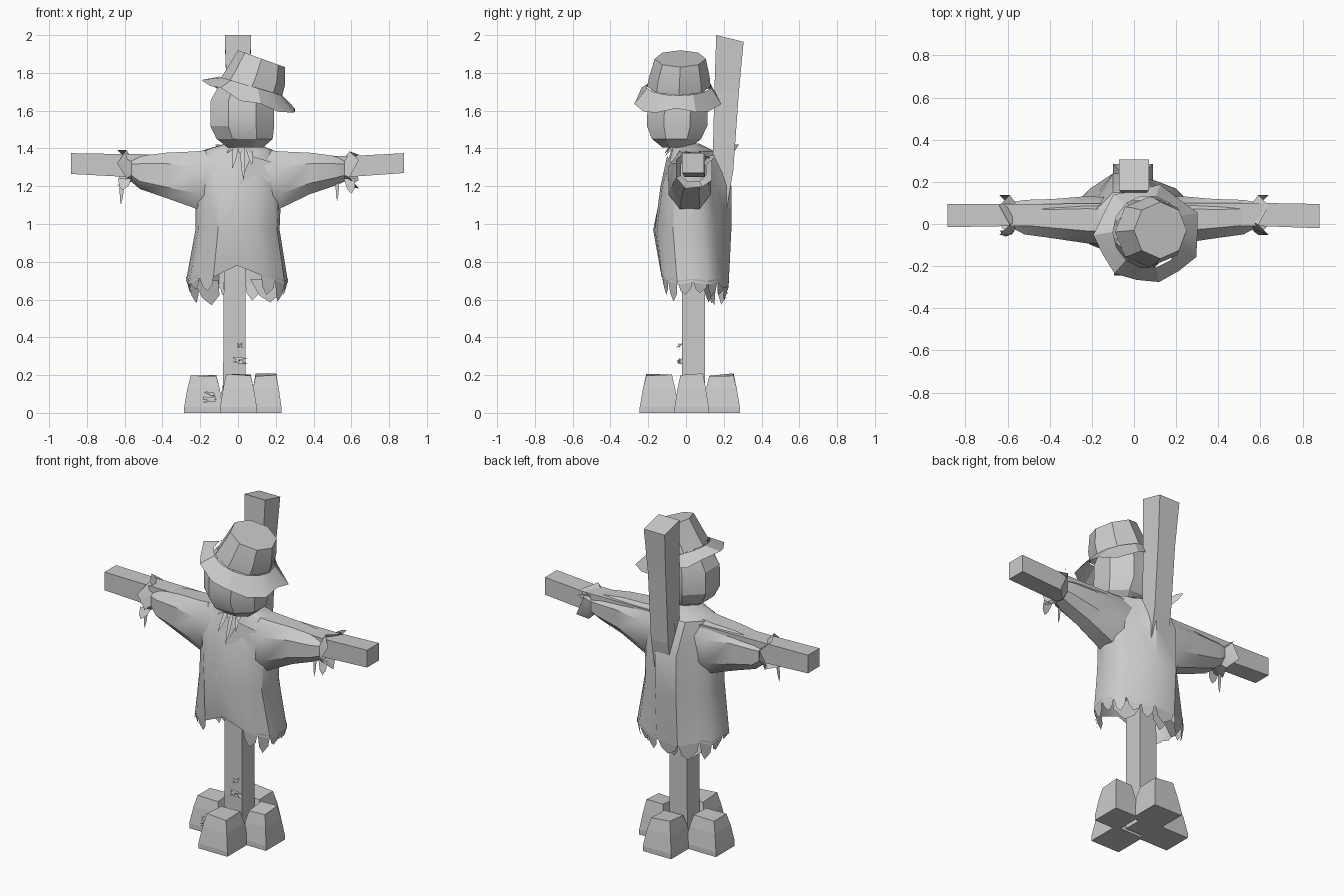
import bpy, math, random
from mathutils import Vector

if "Cube" in bpy.data.objects:
    bpy.data.objects.remove(bpy.data.objects["Cube"])

random.seed(4)


def make(name, verts, faces, smooth=None):
    me = bpy.data.meshes.new(name)
    me.from_pydata([tuple(v) for v in verts], [], faces)
    ob = bpy.data.objects.new(name, me)
    bpy.context.collection.objects.link(ob)
    if smooth:
        bpy.ops.object.select_all(action='DESELECT')
        ob.select_set(True)
        bpy.context.view_layer.objects.active = ob
        bpy.ops.object.shade_smooth_by_angle(angle=math.radians(smooth))
    return ob


def loft(name, rings, start=True, end=True, smooth=None):
    n = len(rings[0])
    verts = [p for r in rings for p in r]
    faces = [(i * n + j, i * n + (j + 1) % n, (i + 1) * n + (j + 1) % n, (i + 1) * n + j)
             for i in range(len(rings) - 1) for j in range(n)]
    if start:
        faces.append(tuple(reversed(range(n))))
    if end:
        faces.append(tuple(range(len(verts) - n, len(verts))))
    return make(name, verts, faces, smooth)


def rect(x0, x1, y0, y1, z):
    return [Vector(p) for p in ((x0, y0, z), (x1, y0, z), (x1, y1, z), (x0, y1, z))]


def oval(x0, x1, y0, y1, z, n, p=1.0, phase=0.0):
    """Ring in a level plane; p below 1 gives squarer corners."""
    out = []
    for i in range(n):
        a = 2 * math.pi * (i + phase) / n
        c, s = math.cos(a), math.sin(a)
        c, s = math.copysign(abs(c) ** p, c), math.copysign(abs(s) ** p, s)
        out.append(Vector(((x0 + x1) / 2 + c * (x1 - x0) / 2, (y0 + y1) / 2 + s * (y1 - y0) / 2, z)))
    return out


def shards(name, items):
    """Flat torn scraps: each is (root, tip, half width, width direction)."""
    verts, faces = [], []
    for root, tip, w, d in items:
        r, t, d = Vector(root), Vector(tip), Vector(d).normalized() * w
        b = len(verts)
        verts += [r - d, r + d, r.lerp(t, 0.6) + d * 0.8, t, r.lerp(t, 0.7) - d * 0.6]
        faces.append(tuple(range(b, b + 5)))
    return make(name, verts, faces)


# Wooden posts
loft("lower_post", [rect(-.08, .04, -.02, .10, 0), rect(-.075, .04, -.02, .10, .7),
                    rect(-.06, .05, .0, .11, 1.33)])
top = rect(-.07, .07, .16, .305, 2.0)
for v in top[2:]:
    v.z = 1.965
loft("upper_post", [rect(-.05, .06, .12, .21, 1.05), rect(-.055, .06, .14, .25, 1.28),
                    rect(-.06, .06, .15, .28, 1.7), top])


# Crossarm with slightly narrower middle
def arm_ring(x, z0, z1, y0, y1):
    return [Vector((x, y0, z0)), Vector((x, y1, z0)), Vector((x, y1, z1)), Vector((x, y0, z1))]


loft("crossarm", [arm_ring(-.885, 1.265, 1.375, -.015, .095), arm_ring(-.6, 1.25, 1.37, -.01, .095),
                  arm_ring(.6, 1.25, 1.36, -.01, .10), arm_ring(.88, 1.27, 1.375, -.02, .095)])

# Four stone blocks around the foot
for name, x0, x1, y0, y1 in (("left", -.285, -.08, -.06, .12), ("right", .065, .23, -.06, .12),
                             ("front", -.095, .10, -.245, -.04), ("back", -.10, .09, .09, .285)):
    cx, cy = (x0 + x1) / 2, (y0 + y1) / 2
    rings = []
    for z, s in ((0, 1), (.03, 1), (.13, .83), (.205, .66)):
        r = rect(x0, x1, y0, y1, z)
        rings.append([Vector((cx + (v.x - cx) * s, cy + (v.y - cy) * s, z)) for v in r])
    for v in rings[-1]:
        v.z += random.uniform(-.012, .006)
    loft("stone_" + name, rings)

# Coat body, with a ridge down the back over the post
N = 16
coat = []
for z, x0, x1, y0, y1, ridge in ((1.425, -.07, .10, -.07, .07, 0), (1.385, -.20, .20, -.08, .12, .03),
                                 (1.2, -.225, .23, -.135, .165, .075), (.97, -.225, .22, -.165, .195, .045),
                                 (.70, -.275, .265, -.14, .21, .015)):
    ring = oval(x0, x1, y0, y1, z, N, .8)
    for i in (4, 5):
        ring[i].x = -.10 if i == 5 else .04
        ring[i].y = y1 + ridge
        if z > 1.4:
            ring[i].x *= .5
    coat.append(ring)
hem = [.69, .68, .69, .66, .67, .66, .69, .67, .70, .68, .71, .72, .78, .73, .70, .68]
for v, z in zip(coat[-1], hem):
    v.z = z
for i, y in ((10, .02), (11, -.02), (14, .02)):
    coat[3][i].y += y
loft("coat_body", coat, True, False, 35)

# Torn lower edge of the coat
scraps = []
drops = [.05, .07, .05, .07, .07, .10, .10, .06, .03, .04, .07, .0, .0, .09, .10, .06]
for i in range(N):
    a, b = coat[-1][i], coat[-1][(i + 1) % N]
    if drops[i]:
        m = (a + b) / 2
        inward = Vector((m.x * .94, m.y * .94 + .002, m.z - drops[i]))
        scraps.append((m + Vector((0, 0, .02)), inward, (b - a).length * .5, b - a))
scraps += [((-.17, .12, .70), (-.14, .15, .57), .07, (1, .3, 0)), ((.15, .12, .71), (.17, .12, .585), .09, (1, -.3, 0)),
           ((-.02, .20, .69), (-.04, .17, .57), .06, (1, 0, 0))]
shards("coat_hem_tatters", scraps)

# Front overlap of the coat, a diagonal fold
make("coat_lapel", [(.24, -.07, 1.31), (.06, -.135, 1.10), (-.06, -.165, .97), (.0, -.135, 1.20), (.07, -.10, 1.36)],
     [(0, 4, 3, 1), (1, 3, 2)])

# Sleeves with pinched wrists and ragged cuffs
SLEEVE = ((.06, 1.415, 1.04, -.10, .13), (.22, 1.395, 1.07, -.10, .14), (.38, 1.385, 1.15, -.075, .125),
          (.52, 1.365, 1.20, -.055, .12), (.565, 1.355, 1.22, -.03, .11), (.62, 1.385, 1.19, -.06, .145))
for side, name in ((-1, "left"), (1, "right")):
    rings = []
    for k, (x, zt, zb, y0, y1) in enumerate(SLEEVE):
        flat = oval(y0, y1, zb, zt, 0, 8, .85, .5)
        rings.append([Vector((side * x, p.x, p.y)) for p in flat])
        if side < 0 and k in (2, 3):
            for v in rings[-1]:
                if v.z < 1.25:
                    v.z -= .02
    for j, v in enumerate(rings[-1]):
        v.x += side * (.02 if j % 2 else -.03)
        v.z += random.uniform(-.015, .02)
    if side > 0:
        rings = [list(reversed(r)) for r in rings]
    loft("sleeve_" + name, rings, True, False, 35)

shards("cuff_threads", [((-.615, 0, 1.22), (-.62, -.01, 1.10), .012, (1, 0, 0)),
                        ((-.60, -.03, 1.24), (-.61, -.06, 1.18), .035, (1, 0, 0)),
                        ((.525, -.01, 1.23), (.525, -.02, 1.12), .01, (1, 0, 0)),
                        ((.59, -.03, 1.24), (.60, -.05, 1.16), .03, (1, 0, 0)),
                        ((.57, .10, 1.33), (.62, .155, 1.36), .02, (0, 0, 1))])

# Sack head
head = []
for z, x0, x1, y0, y1 in ((1.405, -.06, .14, -.13, .03), (1.45, -.125, .195, -.19, .09), (1.52, -.16, .205, -.22, .125),
                          (1.65, -.16, .205, -.215, .125), (1.77, -.09, .17, -.17, .09)):
    head.append(oval(x0, x1, y0, y1, z, 8, .95, .5))
loft("head", head, smooth=25)

# Crooked hat: crown, then drooping torn brim
M = 14


def tilted(x0, x1, y0, y1, z_left, z_right, n):
    ring = oval(x0, x1, y0, y1, 0, n)
    for v in ring:
        v.z = z_left + (z_right - z_left) * (v.x - x0) / (x1 - x0)
    return ring


loft("hat_crown", [tilted(-.09, .235, -.205, .13, 1.775, 1.68, 8), tilted(-.06, .25, -.195, .125, 1.82, 1.74, 8),
                   tilted(0, .25, -.165, .105, 1.92, 1.83, 8)], False, True, 25)
inner = tilted(-.10, .235, -.21, .135, 1.78, 1.68, M)
outer = tilted(-.18, .31, -.28, .175, 1.765, 1.595, M)
for i, v in enumerate(outer):
    s = random.uniform(.0, .09) if i % 2 else -.04
    v.x += (v.x - .07) * s
    v.y += (v.y + .05) * s
    v.z += random.uniform(-.02, .02) - .03 * abs(math.sin(2 * math.pi * i / M))
loft("hat_brim", [outer, inner], False, False, 25)

# Straw poking out of the collar and a scrap at the back of the coat
collar = []
for i in range(12):
    a = 2 * math.pi * i / 12
    r = random.uniform(.11, .16)
    collar.append(((.02 + .06 * math.cos(a), -.02 + .05 * math.sin(a), 1.425),
                   (.01 + r * math.cos(a), -.01 + r * .85 * math.sin(a), random.uniform(1.36, 1.42)),
                   .018, (-math.sin(a), math.cos(a), 0)))
collar += [((.02, -.08, 1.42), (.03, -.165, 1.23), .014, (1, 0, 0)), ((-.01, -.08, 1.42), (-.03, -.15, 1.29), .015, (1, 0, 0)),
           ((.05, -.07, 1.42), (.075, -.13, 1.31), .015, (1, 0, 0)), ((-.06, .20, 1.36), (-.12, .28, 1.42), .03, (0, 0, 1))]
shards("collar_straw", collar)

# Loose straw on the post and the stones
straw = []
for cx, cy, cz, count in ((.01, -.035, .31, 8), (-.15, -.09, .08, 7)):
    for i in range(count):
        c = Vector((cx, cy, cz + random.uniform(-.05, .05) * (1 if cz > .2 else .5)))
        d = Vector((random.uniform(-.07, .07), random.uniform(-.03, .01), random.uniform(-.02, .02)))
        straw.append((c - d * .5, c + d * .6, .007, (0, .3, 1)))
shards("loose_straw", straw)
